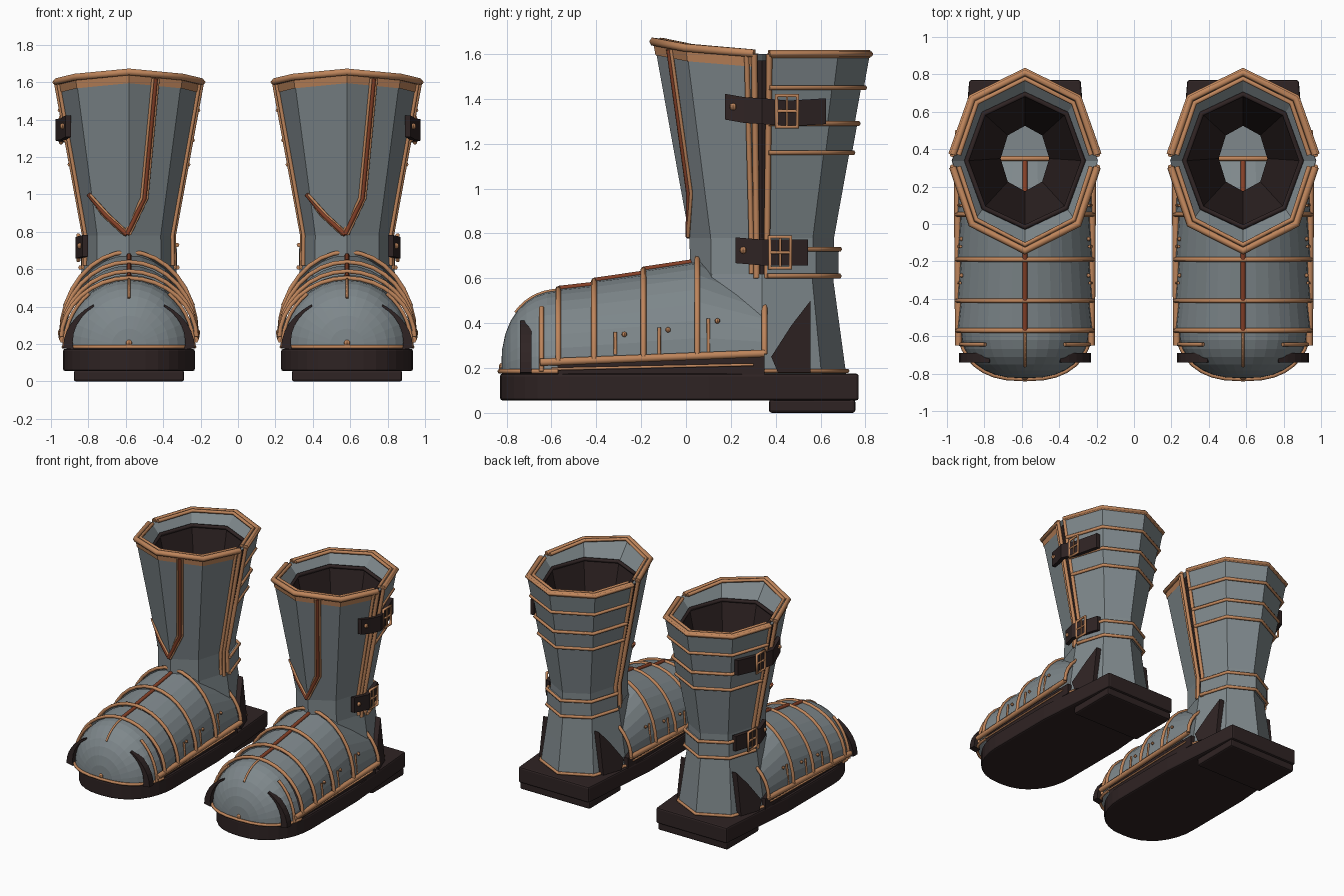
import bpy, bmesh
from math import sin, cos, pi, floor, radians
from mathutils import Vector

if "Cube" in bpy.data.objects:
    bpy.data.objects.remove(bpy.data.objects["Cube"])


def material(name, rgb):
    m = bpy.data.materials.new(name)
    m.use_nodes = True
    m.diffuse_color = (*rgb, 1)
    m.node_tree.nodes["Principled BSDF"].inputs["Base Color"].default_value = (*rgb, 1)
    return m


STEEL = material("grey steel", (0.21, 0.245, 0.26))
COPPER = material("copper trim", (0.52, 0.235, 0.105))
LEATHER = material("dark leather", (0.028, 0.017, 0.017))
RUST = material("rust inlay", (0.23, 0.05, 0.02))

side, centre = "", 0.0


def add(name, mesh, mat):
    mesh.materials.clear()
    mesh.materials.append(mat)
    ob = bpy.data.objects.new(f"{side}_{name}", mesh)
    ob.location.x = centre
    bpy.context.collection.objects.link(ob)
    return ob


def loft(name, rings, mat, closed=True, caps=False):
    """Skin a list of equal-length point rings."""
    bm = bmesh.new()
    rows = [[bm.verts.new(p) for p in r] for r in rings]
    n = len(rows[0])
    for a, b in zip(rows, rows[1:]):
        for i in range(n if closed else n - 1):
            j = (i + 1) % n
            bm.faces.new((a[i], a[j], b[j], b[i]))
    if caps:
        bm.faces.new(rows[0])
        bm.faces.new(rows[-1])
    bmesh.ops.recalc_face_normals(bm, faces=bm.faces)
    mesh = bpy.data.meshes.new(name)
    bm.to_mesh(mesh)
    bm.free()
    return add(name, mesh, mat)


def tube(name, pts, r, mat=COPPER, closed=False):
    cu = bpy.data.curves.new(name, 'CURVE')
    cu.dimensions = '3D'
    cu.bevel_depth, cu.bevel_resolution, cu.use_fill_caps = r, 1, True
    sp = cu.splines.new('POLY')
    sp.points.add(len(pts) - 1)
    for p, q in zip(sp.points, pts):
        p.co = (*q, 1)
    sp.use_cyclic_u = closed
    tmp = bpy.data.objects.new(name, cu)
    mesh = bpy.data.meshes.new_from_object(tmp)
    bpy.data.objects.remove(tmp)
    for f in mesh.polygons:
        f.use_smooth = True
    return add(name, mesh, mat)


def stud(name, p, r):
    bm = bmesh.new()
    bmesh.ops.create_uvsphere(bm, u_segments=8, v_segments=6, radius=r)
    bmesh.ops.translate(bm, verts=bm.verts, vec=Vector(p))
    mesh = bpy.data.meshes.new(name)
    bm.to_mesh(mesh)
    bm.free()
    add(name, mesh, COPPER)


def lerp(x, table):
    for (a, va), (b, vb) in zip(table, table[1:]):
        if x <= b or (b, vb) == table[-1]:
            return va + (vb - va) * (x - a) / (b - a)


# Octagonal shaft: t counts corners, 0 = front, 2 = +x, 4 = back
CY = 0.338
def radii(z):
    return (lerp(z, [(0.5, 0.245), (0.78, 0.24), (1.6, 0.395)]),
            lerp(z, [(0.5, 0.318), (0.78, 0.322), (1.6, 0.47)]))


def octo(t, z, rx, ry, cy=CY):
    k = floor(t)
    a, b = (Vector((rx * sin(i * pi / 4), cy - ry * cos(i * pi / 4), z)) for i in (k, k + 1))
    return a.lerp(b, t - k)


def shaft(t, z, off=0.0):
    rx, ry = radii(z)
    return octo(t, z, rx + off, ry + off)


def top(t):
    return 1.6 + 0.055 * max(0, 1 - abs(t) / 2)


def flank(y, z, off):
    """x of the +x flank of the shaft at y."""
    rx, ry = radii(z)
    return rx * (1 - 0.293 * abs(y - CY) / (0.707 * ry)) + off


# Foot arch
def crest(y):
    return lerp(y, [(-0.57, 0.54), (0.05, 0.68), (0.35, 0.55)])


def base(y):
    return 0.225 + 0.04 * (y + 0.57)


def arch(y, off=0.0, n=16):
    return [Vector((-(0.35 + off) * cos(pi * i / n), y,
                    base(y) + (crest(y) - base(y) + off) * sin(pi * i / n))) for i in range(n + 1)]


def toe(b, a, off=0.0):
    s = cos(b) ** 0.8 if b < 1.57 else 0.0
    return Vector((-(0.345 * s + off) * cos(a), -0.57 - (0.255 + off) * sin(b),
                   0.185 + (0.36 * s + off) * sin(a)))


def sole():
    arc = [(0.352 * cos(pi * i / 16) * abs(cos(pi * i / 16)) ** -0.15 if i != 8 else 0,
            -0.45 - 0.38 * sin(pi * i / 16)) for i in range(17)]
    outline = arc + [(-0.352, 0.1), (-0.298, 0.77), (0.298, 0.77), (0.352, 0.1)]
    heel = [(-0.295, 0.37), (0.295, 0.37), (0.295, 0.755), (-0.295, 0.755)]
    for name, pts, z0, z1 in (("sole", outline, 0.055, 0.175), ("heel_block", heel, 0, 0.06)):
        ob = loft(name, [[(x, y, z) for x, y in pts] for z in (z0, z1)], LEATHER, caps=True)
        bev = ob.modifiers.new("soft edge", 'BEVEL')
        bev.width, bev.segments, bev.angle_limit = 0.012, 2, radians(50)
    loft("welt", [[(x, y, z) for x, y in ((-.335, -.57), (.335, -.57), (.335, .35), (-.335, .35))]
                  for z in (0.17, 0.25)], LEATHER, caps=True)


def foot():
    # Toe cap with its trims
    loft("toe_cap", [[toe(pi / 2 * i / 8, pi * j / 16) for j in range(17)] for i in range(9)],
         STEEL, closed=False)
    tube("toe_rim", [toe(pi / 2 * i / 8, 0, 0.005) for i in range(9)]
         + [toe(pi / 2 * i / 8, pi, 0.005) for i in range(8, -1, -1)], 0.011)
    tube("toe_ridge", [toe(0.12 * i, pi / 2, 0.001) for i in range(8)], 0.008)
    stud("toe_stud", (0, -0.815, 0.205), 0.02)
    # Overlapping instep plates with raised front edges
    edges = [-0.57, -0.41, -0.19, 0.05, 0.35]
    for i, (a, b) in enumerate(zip(edges, edges[1:])):
        loft(f"instep_plate_{i}", [arch(a, 0.012), arch(b, -0.006)], STEEL, closed=False)
        ridge = [arch(a, 0.014)[8], arch(b, -0.004)[8]]
        tube(f"instep_inlay_{i}", ridge, 0.014, RUST)
    for i, y in enumerate(edges):
        tube(f"instep_trim_{i}", arch(y, 0.013), 0.013)
    for s in (-1, 1):
        tube("toe_side_trim", [toe(0.28, pi / 2 - s * (pi / 2 - 0.13 * i), 0.012) for i in range(8)], 0.011)
        tube("foot_lower_trim", [(s * 0.355, -0.65, 0.225), (s * 0.362, 0.35, 0.265)], 0.019)
        tube("foot_thin_trim", [(s * 0.345, -0.6, 0.195), (s * 0.345, 0.3, 0.215)], 0.007)
        for y, h in ((-0.315, 0.36), (-0.12, 0.38), (0.10, 0.42)):
            tube("side_bar", [(s * 0.355, y, 0.26), (s * (0.350 - 0.1 * (h - 0.32)), y, h)], 0.008)
            stud("side_rivet", (s * 0.34, y + 0.04, h - 0.01), 0.012)
        # Toe claws hugging the cap
        outer = [(s * 0.352 * cos(1.0 * i / 6), 0.18 + 0.275 * sin(1.0 * i / 6)) for i in range(7)]
        inner = [(x - s * 0.055 * (1 - i / 6.5), z - 0.01) for i, (x, z) in enumerate(outer)][::-1]
        loft("toe_claw", [[(x, y, z) for x, z in outer + inner] for y in (-0.74, -0.69)],
             LEATHER, caps=True)


def heel():
    def cup(t, z, off=0.0):
        f = (0.62 - z) / 0.44
        return octo(t, z, 0.25 + 0.065 * f + off, 0.315 + 0.06 * f + off)
    loft("heel_cup", [[cup(t, z) for t in range(8)] for z in (0.178, 0.4, 0.62)], STEEL)
    loft("heel_floor", [[cup(t, z) for t in range(8)] for z in (0.176, 0.18)], STEEL, caps=True)
    tube("heel_rim", [cup(t, 0.187, 0.006) for t in (2, 3, 4, 5, 6)], 0.011)
    for s in (-1, 1):
        shape = [(0.38, 0.25), (0.41, 0.18), (0.555, 0.18), (0.555, 0.5), (0.47, 0.39)]
        def claw(off):
            return [(s * ((0.25 + 0.065 * (0.62 - z) / 0.44) * (1 - 0.41 * (y - CY) / 0.36) + off), y, z)
                    for y, z in shape]
        loft("heel_claw", [claw(-0.06), claw(0.035)], LEATHER, caps=True)


def leg():
    front, back = [-1.9, -1, 0, 1, 1.9], [2.1, 3, 4, 5, 5.9]
    around = [-2, -1, 0, 1, 2, 3, 4, 5]
    # Leather lining and tapering inside
    loft("lining", [[shaft(t, z, -0.015) for t in around] for z in (0.5, 0.78, 1.57)], LEATHER)
    loft("inner_lip", [[shaft(t, top(t), -0.005) for t in around],
                       [octo(t, 1.52, 0.32, 0.365) for t in around]], STEEL)
    tube("lining_rim", [octo(t, 1.525, 0.312, 0.355) for t in around], 0.014, LEATHER, closed=True)
    loft("inner_sleeve", [[octo(t, 1.52, 0.315, 0.36) for t in around],
                          [octo(t, 0.7, 0.13, 0.175, 0.35) for t in around]], LEATHER)
    # Front and back shells
    for name, ts in (("front_shell", front), ("back_shell", back)):
        loft(name, [[shaft(t, 0.5) for t in ts], [shaft(t, 0.78) for t in ts],
                    [shaft(t, top(t)) for t in ts]], STEEL, closed=False)
        tube(name + "_rim", [shaft(t, top(t), 0.002) for t in ts], 0.02)
        tube(name + "_inner_rim", [shaft(t, top(t) + 0.006, -0.032) for t in ts], 0.013)
        for t in (ts[0], ts[-1]):
            tube(name + "_edge", [shaft(t, z, 0.006) for z in (0.6, 0.78, 1.6)], 0.014)
    for t in (-1.8, 1.8):
        tube("front_shell_second_edge", [shaft(t, z, 0.006) for z in (0.62, 0.78, 1.6)], 0.012)
    loft("front_band", [[shaft(t, top(t) - h, 0.005) for t in front] for h in (0, 0.06)],
         COPPER, closed=False)
    # Back plates with trims
    for i, (lo, hi, off) in enumerate(((1.45, 1.6, 0.012), (1.16, 1.29, 0.012), (0.61, 0.73, 0.022))):
        loft(f"back_plate_{i}", [[shaft(t, z, o) for t in back]
                                 for z, o in ((lo, 0), (lo, off), (hi, off), (hi, 0))], STEEL, closed=False)
        for z in (lo, hi):
            tube(f"back_plate_trim_{i}", [shaft(t, z, off + 0.003) for t in back], 0.012)
    # Forked inlay on the front
    def on_front(x, z, off):
        return shaft(x / (0.707 * radii(z)[0]), z, off)
    for name, path in (("long", ((-0.01, 0.785), (0.08, 0.98), (0.14, 1.62))),
                       ("short", ((-0.01, 0.785), (-0.12, 0.89), (-0.22, 1.0)))):
        tube(f"fork_{name}_inlay", [on_front(x, z, 0.01) for x, z in path], 0.013, RUST)
        for d in (-0.014, 0.014):
            tube(f"fork_{name}_edge", [on_front(x + d, z, 0.008) for x, z in path], 0.008)


def strap(s, name, ys, zs, height, by):
    """Strap with buckle on the outer flank."""
    def section(y, z):
        a, b = flank(y, z, 0.015), flank(y, z, 0.045)
        return [(s * x, y, z + d * height / 2) for x, d in ((a, -1), (b, -1), (b, 1), (a, 1))]
    loft(name, [section(y, z) for y, z in zip(ys, zs)], LEATHER, caps=True)
    z = zs[2]
    x = s * flank(by, z, 0.055)
    w, h = 0.047, 0.07
    tube(name + "_buckle", [(x, by + i * w, z + j * h) for i, j in ((-1, -1), (1, -1), (1, 1), (-1, 1))],
         0.011, closed=True)
    tube(name + "_buckle_bar", [(x, by - w, z), (x, by + w, z)], 0.008)
    tube(name + "_buckle_pin", [(x, by, z - h), (x, by, z + h)], 0.006)
    stud(name + "_stud", (s * flank(ys[0] + 0.035, zs[0], 0.047), ys[0] + 0.035, zs[0]), 0.016)


for side, s in (("left", 1), ("right", -1)):
    centre = s * 0.583
    sole()
    foot()
    heel()
    leg()
    strap(s, "upper_strap", (0.175, 0.26, CY, 0.46, 0.625), (1.365, 1.35, 1.345, 1.335, 1.345), 0.115, 0.45)
    strap(s, "ankle_strap", (0.22, 0.28, CY, 0.45, 0.545), (0.725, 0.72, 0.715, 0.715, 0.715), 0.115, 0.42)
